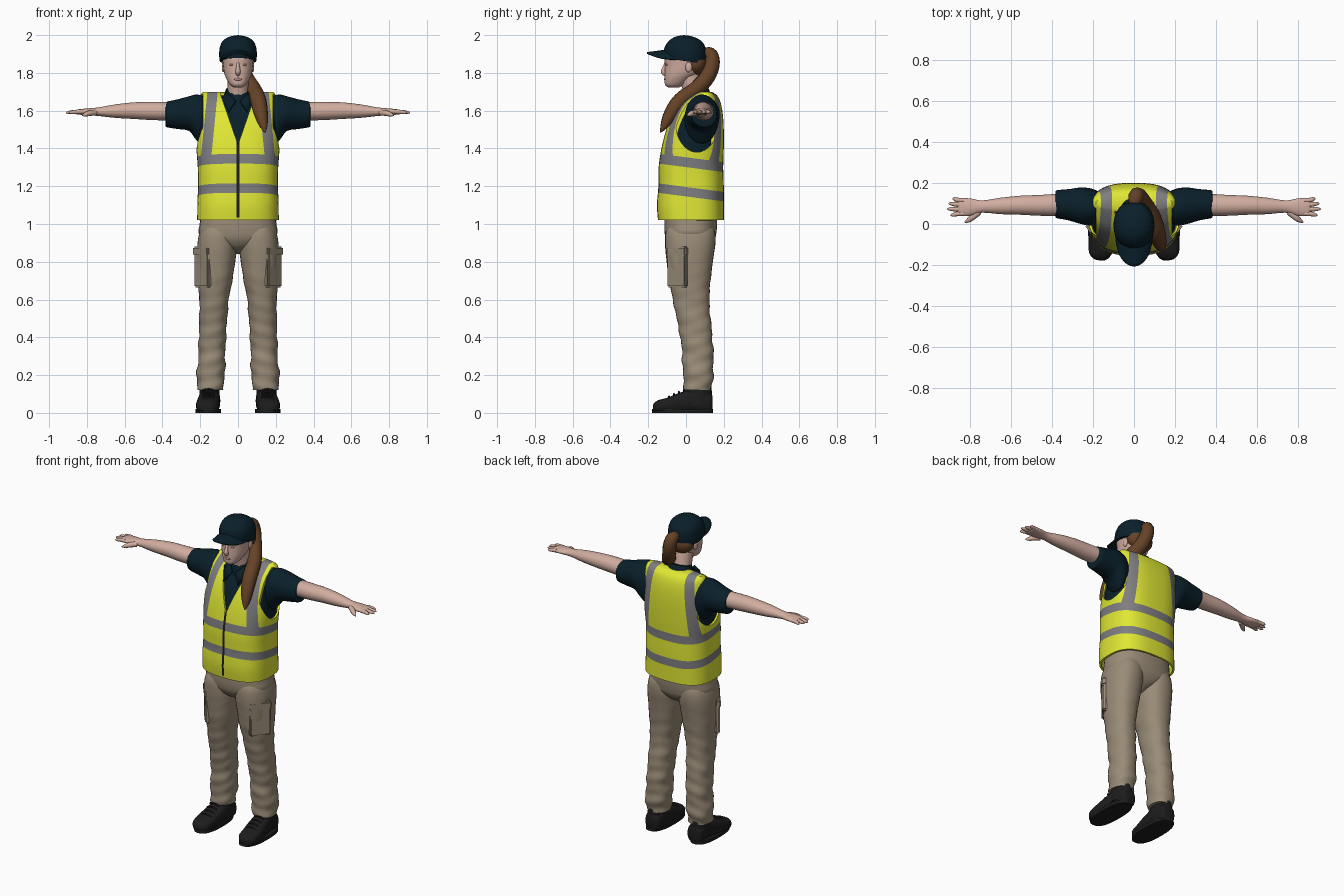
import bpy, bmesh, math
from mathutils import Vector, Matrix

if "Cube" in bpy.data.objects:
    bpy.data.objects.remove(bpy.data.objects["Cube"])


def material(name, *rgb):
    m = bpy.data.materials.new(name)
    m.use_nodes = True
    m.diffuse_color = (*rgb, 1)
    m.node_tree.nodes["Principled BSDF"].inputs["Base Color"].default_value = (*rgb, 1)
    return m


YELLOW = material("safety_yellow", .76, .82, .035)
GREY = material("reflective_grey", .21, .21, .22)
NAVY = material("navy_cloth", .003, .014, .023)
KHAKI = material("khaki_cloth", .32, .26, .185)
SKIN = material("skin", .64, .42, .35)
LIP = material("dusky_pink", .5, .29, .24)
HAIR = material("brown_hair", .13, .055, .02)
BLACK = material("black_leather", .012, .012, .013)


def finish(name, mesh, mats, mirror=False, angle=40):
    """Link a mesh as a smooth shaded object, optionally mirrored in x."""
    for m in mats:
        mesh.materials.append(m)
    for p in mesh.polygons:
        p.use_smooth = True
    mesh.set_sharp_from_angle(angle=math.radians(angle))
    ob = bpy.data.objects.new(name, mesh)
    bpy.context.collection.objects.link(ob)
    if mirror:
        ob.modifiers.new("mirror", 'MIRROR').use_mirror_merge = False
    return ob


def from_bm(name, bm, mats, **kw):
    mesh = bpy.data.meshes.new(name)
    bm.to_mesh(mesh)
    bm.free()
    return finish(name, mesh, mats, **kw)


def baked(ob):
    bpy.context.view_layer.update()
    dg = bpy.context.evaluated_depsgraph_get()
    return bpy.data.meshes.new_from_object(ob.evaluated_get(dg))


def spline(rings, sub):
    """Smoothly resample rings with a Catmull-Rom curve."""
    rs = [Vector(r) for r in rings]
    out = []
    for i in range(len(rs) - 1):
        a, b, c, d = rs[max(i - 1, 0)], rs[i], rs[i + 1], rs[min(i + 2, len(rs) - 1)]
        for k in range(sub):
            t = k / sub
            out.append(b + (c - a) * (t / 2) + (a * 2 - b * 5 + c * 4 - d) * (t * t / 2)
                       + (b * 3 - a - c * 3 + d) * (t ** 3 / 2))
    return out + [rs[-1]]


def loft(rings, axis='z', n=32, power=2.0, sub=4, bottom=True):
    """Skin rings of (position, low a, high a, low b, high b) along an axis."""
    bm = bmesh.new()
    loops = []
    for t, a0, a1, b0, b1 in spline(rings, sub):
        loop = []
        for k in range(n):
            ang = math.tau * k / n - math.pi / 2
            c, s = [math.copysign(abs(f(ang)) ** (2 / power), f(ang)) for f in (math.cos, math.sin)]
            a, b = (a0 + a1 + (a1 - a0) * c) / 2, (b0 + b1 + (b1 - b0) * s) / 2
            loop.append(bm.verts.new({'x': (t, a, b), 'y': (a, t, b), 'z': (a, b, t)}[axis]))
        loops.append(loop)
    for p, q in zip(loops, loops[1:]):
        for k in range(n):
            bm.faces.new((p[k], p[(k + 1) % n], q[(k + 1) % n], q[k]))
    if bottom:
        bm.faces.new(loops[0])
    bm.faces.new(loops[-1])
    bmesh.ops.recalc_face_normals(bm, faces=bm.faces)
    return bm


def tube(name, points, mat, mirror=False):
    """Round tube through points of (x, y, z, radius)."""
    cu = bpy.data.curves.new(name, 'CURVE')
    cu.dimensions, cu.bevel_depth, cu.bevel_resolution = '3D', 1, 3
    cu.use_fill_caps, cu.resolution_u = True, 5
    s = cu.splines.new('NURBS')
    s.points.add(len(points) - 1)
    for p, (x, y, z, r) in zip(s.points, points):
        p.co, p.radius = (x, y, z, 1), r
    s.use_endpoint_u, s.order_u = True, 3
    tmp = bpy.data.objects.new("tmp", cu)
    bpy.context.collection.objects.link(tmp)
    mesh = baked(tmp)
    bpy.data.objects.remove(tmp)
    return finish(name, mesh, [mat], mirror=mirror, angle=60)


def ball(name, pos, size, mat, mirror=False):
    bm = bmesh.new()
    bmesh.ops.create_uvsphere(bm, u_segments=20, v_segments=12, radius=1,
                              matrix=Matrix.LocRotScale(Vector(pos), None, Vector(size)))
    return from_bm(name, bm, [mat], mirror=mirror)


def block(name, pos, size, turn, mat):
    bm = bmesh.new()
    rot = Matrix.Rotation(math.radians(turn), 3, 'Z')
    bmesh.ops.create_cube(bm, size=1, matrix=Matrix.LocRotScale(Vector(pos), rot, Vector(size)))
    bmesh.ops.bevel(bm, geom=bm.edges[:], offset=.008, segments=2, affect='EDGES')
    return from_bm(name, bm, [mat], mirror=True)


# Vest: lofted shell, cut along the stripe edges and coloured by region
torso = [(1.02, -.216, .216, -.148, .2), (1.1, -.215, .215, -.154, .2), (1.2, -.212, .212, -.146, .2),
         (1.3, -.213, .213, -.145, .197), (1.4, -.22, .22, -.13, .2), (1.5, -.22, .22, -.105, .2),
         (1.58, -.215, .215, -.072, .195), (1.64, -.21, .21, -.028, .184),
         (1.68, -.2, .2, .03, .165), (1.7, -.185, .185, .07, .135)]
bm = loft(torso, n=56, power=2.7, bottom=False)
level, across = Vector((0, .13, 1)), Vector((1, 0, 0))
bands = ((1.146, 1.196), (1.301, 1.353))
strap, zip_half = (.277, .332), .007
cuts = [(level, h) for band in bands for h in band] + [(across, zip_half), (across, -zip_half)]
cuts += [(Vector((s, 0, .1)), d) for s in (1, -1) for d in strap]
for no, d in cuts:
    bmesh.ops.bisect_plane(bm, geom=bm.verts[:] + bm.edges[:] + bm.faces[:],
                           plane_co=no * (d / no.length_squared), plane_no=no)
for f in bm.faces:
    c = f.calc_center_median()
    h = level.dot(c)
    on_strap = strap[0] < abs(c.x) + .1 * c.z < strap[1]
    if any(lo < h < hi for lo, hi in bands) or (h > bands[1][1] and on_strap):
        f.material_index = 1
    if abs(c.x) < zip_half and c.y < 0 and c.z > 1.04:
        f.material_index = 2
shell = from_bm("vest_shell", bm, [YELLOW, GREY, BLACK])
solid = shell.modifiers.new("thickness", 'SOLIDIFY')
solid.thickness, solid.offset = .012, -1
armhole = from_bm("armhole_cutter", loft([(x, -.055, .17, 1.38, 1.69) for x in (.186, .32)], 'x', sub=1),
                  [YELLOW], mirror=True)
neckline = from_bm("neckline_cutter", loft([(y, -.12, .12, 1.42, 1.82) for y in (-.3, .06)], 'y', n=3, sub=1),
                   [YELLOW])
for cutter in (armhole, neckline):
    cutter.hide_render = True
    b = shell.modifiers.new("cut", 'BOOLEAN')
    b.operation, b.solver, b.object = 'DIFFERENCE', 'EXACT', cutter
finish("safety_vest", baked(shell), [])
for ob in (shell, armhole, neckline):
    bpy.data.objects.remove(ob)

# Shirt body, sleeves and collar
inset = .015
shirt = [(z - .01, a + inset, -a - inset, b + inset, c - inset) for z, a, _, b, c in torso[1:]]
from_bm("shirt_body", loft(shirt, n=56, power=2.7), [NAVY])
from_bm("shirt_sleeve", loft([(.12, .04, .14, 1.47, 1.64), (.17, .012, .158, 1.44, 1.668), (.2, -.006, .17, 1.425, 1.682),
                              (.225, -.006, .176, 1.45, 1.685), (.26, .0, .178, 1.493, 1.676),
                              (.32, .018, .17, 1.503, 1.66), (.375, .028, .165, 1.512, 1.648),
                              (.383, .034, .158, 1.52, 1.642)], 'x'),
        [NAVY], mirror=True)
bm = loft([(1.64, -.085, .085, -.03, .14), (1.69, -.072, .072, -.018, .125), (1.715, -.064, .064, -.008, .112)])
for v in bm.verts:
    v.co.z += .22 * (v.co.y - .06)
from_bm("shirt_collar", bm, [NAVY])
bm = bmesh.new()
bm.faces.new([bm.verts.new(p) for p in ((.012, -.05, 1.655), (.05, -.078, 1.595), (.085, -.02, 1.665), (.06, 0, 1.7))])
from_bm("collar_flap", bm, [NAVY], mirror=True).modifiers.new("thickness", 'SOLIDIFY').thickness = .01

# Arms and hands
from_bm("arm", loft([(.34, .04, .15, 1.548, 1.645), (.45, .04, .142, 1.55, 1.647), (.55, .045, .138, 1.556, 1.644),
                     (.65, .048, .128, 1.562, 1.633), (.74, .055, .115, 1.572, 1.617),
                     (.8, .04, .125, 1.576, 1.612), (.85, .04, .125, 1.58, 1.606), (.86, .05, .115, 1.585, 1.6)], 'x'),
        [SKIN], mirror=True)
for name, base, tip, reach in (("little", .115, .124, .885), ("ring", .094, .1, .904),
                               ("middle", .072, .073, .911), ("index", .051, .043, .894)):
    tube(name + "_finger", [(.83, base, 1.594, .012), (.86, base, 1.594, .012),
                            (reach - .008, tip, 1.59, .009), (reach, tip, 1.589, .003)], SKIN, True)
tube("thumb", [(.755, .06, 1.59, .016), (.785, .035, 1.588, .016), (.812, .014, 1.578, .011),
               (.825, .008, 1.575, .003)], SKIN, True)

# Head and neck
from_bm("head", loft([(1.722, -.02, .02, -.092, -.04), (1.737, -.042, .042, -.111, -.01), (1.77, -.062, .062, -.113, .03),
                      (1.8, -.073, .073, -.113, .07), (1.84, -.079, .079, -.112, .09),
                      (1.88, -.083, .083, -.113, .098), (1.92, -.08, .08, -.1, .095)], power=2.2), [SKIN])
tube("neck", [(0, .055, 1.62, .06), (0, .04, 1.7, .054), (0, .015, 1.79, .055)], SKIN)
tube("nose", [(0, -.106, 1.855, .007), (0, -.117, 1.825, .01), (0, -.124, 1.803, .015), (0, -.106, 1.788, .009)], SKIN)
ball("ear", (.077, .014, 1.83), (.009, .018, .027), SKIN, True)
ball("eyelid", (.031, -.1, 1.843), (.015, .009, .006), SKIN, True)
ball("lips", (0, -.109, 1.766), (.022, .008, .007), LIP)

# Hair and ponytail over the left shoulder
ball("back_hair", (0, .05, 1.85), (.084, .06, .065), HAIR)
tube("ponytail", [(0, .08, 1.89, .025), (.005, .122, 1.92, .035), (.015, .147, 1.86, .04), (.04, .112, 1.77, .043),
                  (.085, .05, 1.71, .042), (.108, -.03, 1.66, .044), (.122, -.085, 1.58, .038),
                  (.138, -.12, 1.51, .02), (.143, -.135, 1.485, .003)], HAIR)

# Cap crown and peak
bm = loft([(1.862, -.097, .097, -.115, .105), (1.9, -.1, .1, -.119, .108), (1.94, -.095, .095, -.11, .102),
           (1.97, -.08, .08, -.09, .08), (1.99, -.05, .05, -.06, .042), (1.999, -.012, .012, -.022, .004)], power=2.15)
for v in bm.verts:
    v.co.z -= .15 * v.co.y * max(0, (1.96 - v.co.z) / .1)
from_bm("cap_crown", bm, [NAVY], angle=60)
bm = bmesh.new()
rows = []
for j in range(7):
    t = j / 6
    rows.append([])
    for i in range(25):
        a = math.radians(-84 + 7 * i)
        side = math.sin(a)
        rows[-1].append(bm.verts.new((.093 * side, -.01 - (.09 + .107 * t) * math.cos(a) ** (1 - .25 * t),
                                      1.924 - .014 * t - .04 * side ** 2)))
for p, q in zip(rows, rows[1:]):
    for i in range(24):
        bm.faces.new((p[i], q[i], q[i + 1], p[i + 1]))
from_bm("cap_peak", bm, [NAVY]).modifiers.new("thickness", 'SOLIDIFY').thickness = .009
ball("cap_button", (0, -.01, 1.996), (.01, .01, .004), NAVY)

# Trousers with soft folds and cargo pockets
from_bm("trouser_hips", loft([(.84, -.02, .02, 0, .06), (.87, -.06, .06, -.07, .12), (.91, -.17, .17, -.102, .15),
                              (.95, -.208, .208, -.113, .16), (1.0, -.203, .203, -.115, .165),
                              (1.06, -.196, .196, -.114, .165)], power=2.5), [KHAKI])
bm = loft([(1.01, .03, .175, -.08, .13), (.96, .01, .202, -.106, .153), (.9, .004, .214, -.111, .156),
           (.82, .012, .216, -.105, .145), (.7, .03, .211, -.09, .13), (.6, .049, .205, -.07, .124),
           (.5, .057, .205, -.05, .13), (.4, .064, .208, -.03, .14), (.3, .068, .21, -.02, .145),
           (.2, .07, .218, -.016, .144), (.12, .08, .215, -.008, .135)], power=2.3, sub=8)
for v in bm.verts:
    x, y, z = v.co
    fold = math.sin(47 * z + 25 * y + 12 * x) + .8 * math.sin(83 * z - 31 * y + 20 * x)
    fold *= .003 * min(1, max(0, 1.5 * (.9 - z)))
    v.co += Vector((x - .14, y - .05, 0)).normalized() * fold
from_bm("trouser_leg", bm, [KHAKI], mirror=True)
block("cargo_pocket", (.186, -.045, .76), (.03, .125, .19), -38, KHAKI)
block("pocket_flap", (.189, -.046, .855), (.034, .13, .05), -38, KHAKI)

# Boots
from_bm("boot_foot", loft([(.14, .12, .175, .02, .09), (.125, .1, .197, 0, .11), (.05, .094, .205, 0, .13),
                           (-.03, .095, .215, 0, .108), (-.1, .1, .222, 0, .08), (-.145, .108, .217, 0, .068),
                           (-.17, .13, .195, .006, .05), (-.176, .15, .175, .015, .035)], 'y', power=2.6),
        [BLACK], mirror=True)
from_bm("boot_shaft", loft([(.04, .095, .207, -.03, .138), (.1, .097, .205, -.012, .138), (.17, .1, .203, 0, .13)]),
        [BLACK], mirror=True)
from_bm("boot_sole", loft([(z, .091, .224, -.179, .142) for z in (0, .02)], power=2.5, sub=1), [BLACK], mirror=True)
for i in range(4):
    y, z = -.09 + .026 * i, .083 + .013 * i
    tube("boot_lace", [(.125, y, z - .004, .005), (.155, y, z + .012, .005), (.19, y, z - .004, .005)], BLACK, True)
